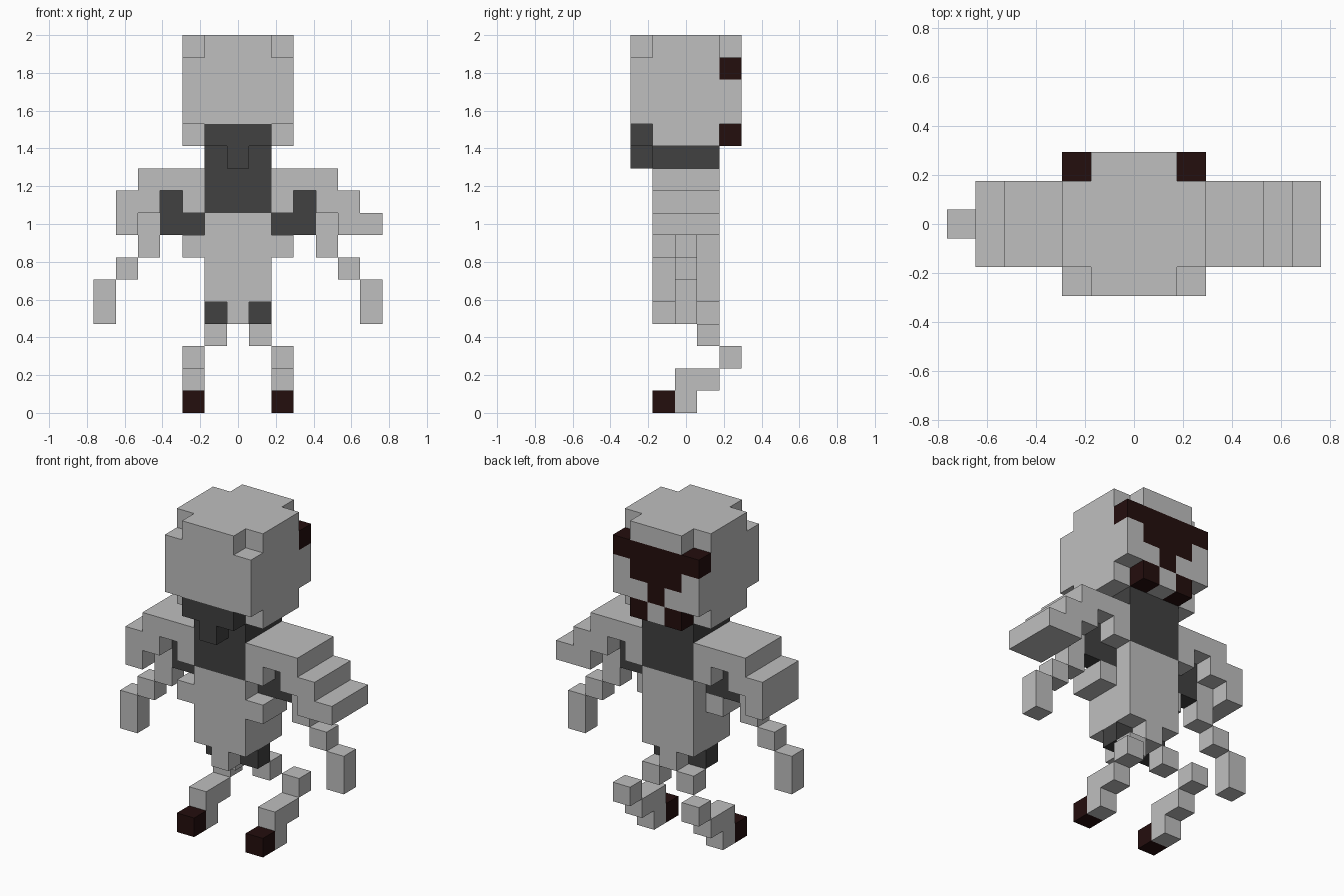
import bpy, bmesh
from mathutils import Vector

cube = bpy.data.objects.get("Cube")
if cube:
    bpy.data.objects.remove(cube, do_unlink=True)

U = 2 / 17  # edge length of one block


def make_material(name, rgb):
    m = bpy.data.materials.new(name)
    m.use_nodes = True
    col = (*rgb, 1)
    m.diffuse_color = col
    m.node_tree.nodes["Principled BSDF"].inputs["Base Color"].default_value = col
    return m


MATS = [make_material("bone_grey", (0.52, 0.52, 0.52)),
        make_material("dark_grey", (0.053, 0.053, 0.053)),
        make_material("dark_maroon", (0.0176, 0.0044, 0.004))]
GREY, DARK, MAROON = range(3)

parts = {}


def fill(part, colour, x, y, z):
    """Fill an inclusive range of blocks; a None colour removes them."""
    span = lambda r: range(r[0], r[1] + 1) if isinstance(r, tuple) else (r,)
    cells = parts.setdefault(part, {})
    for i in span(x):
        for j in span(y):
            for k in span(z):
                if colour is None:
                    cells.pop((i, j, k), None)
                else:
                    cells[i, j, k] = colour


def fill_side(part, colour, s, x, y, z):
    """Same as fill, mirrored in x when s is -1."""
    a, b = x if isinstance(x, tuple) else (x, x)
    fill(part, colour, (min(s * a, s * b), max(s * a, s * b)), y, z)


# Head with notched corners
fill("head", GREY, (-2, 2), (-2, 2), (12, 16))
for i in (-2, 2):
    for j in (-2, 2):
        for k in (12, 16):
            fill("head", None, i, j, k)
# Markings on the +y side: band, nose wedge, two teeth
fill("head", MAROON, (-2, 2), 2, 15)
fill("head", MAROON, (-1, 1), 2, 14)
fill("head", MAROON, 0, 2, 13)
for i in (-1, 1):
    fill("head", MAROON, i, 2, 12)
# Dark flap on the -y side
fill("head", DARK, (-1, 1), -2, 12)
fill("head_flap", DARK, 0, -2, 11)

# Body
fill("neck_and_chest", DARK, (-1, 1), (-1, 1), (9, 11))
fill("torso", GREY, (-1, 1), (-1, 1), (5, 8))
fill("pelvis", GREY, 0, (-1, 1), 4)

for side, s in (("left", 1), ("right", -1)):
    # Shoulder armour in steps
    p = side + "_shoulder"
    fill_side(p, GREY, s, (2, 4), (-1, 1), 10)
    fill_side(p, GREY, s, 2, (-1, 1), 9)
    fill_side(p, GREY, s, (4, 5), (-1, 1), 9)
    fill_side(p, GREY, s, 5, (-1, 1), 8)
    # Dark joint under the shoulder and side rib
    p = side + "_shoulder_joint"
    fill_side(p, DARK, s, (2, 3), 0, 8)
    fill_side(p, DARK, s, 3, 0, 9)
    fill_side(side + "_rib", GREY, s, 2, (-1, 0), 7)
    # Arm
    p = side + "_arm"
    fill_side(p, GREY, s, 4, 0, (7, 8))
    fill_side(p, GREY, s, 5, 0, 6)
    fill_side(p, GREY, s, 6, 0, (4, 5))
    # Leg, hip to foot
    fill_side(side + "_hip", DARK, s, 1, 0, 4)
    p = side + "_leg"
    fill_side(p, GREY, s, 1, 1, 3)
    fill_side(p, GREY, s, 2, 2, 2)
    fill_side(p, GREY, s, 2, (0, 1), 1)
    fill_side(p, GREY, s, 2, 0, 0)
    fill_side(side + "_foot", MAROON, s, 2, -1, 0)
# Extra step on one shoulder only
fill("left_shoulder", GREY, 6, (-1, 1), 8)

# Turn the blocks into meshes, keeping only the exposed faces
occupied = {c for cells in parts.values() for c in cells}
for name, cells in parts.items():
    bm = bmesh.new()
    verts = {}
    for cell, colour in cells.items():
        for axis in range(3):
            for sign in (-1, 1):
                nb = list(cell)
                nb[axis] += sign
                if tuple(nb) in occupied:
                    continue
                b, c = (axis + 1) % 3, (axis + 2) % 3
                ring = []
                for db, dc in ((0, 0), (1, 0), (1, 1), (0, 1))[::sign]:
                    p = list(cell)
                    p[axis] += sign > 0
                    p[b] += db
                    p[c] += dc
                    p = tuple(p)
                    if p not in verts:
                        verts[p] = bm.verts.new(
                            Vector((p[0] - 0.5, p[1] - 0.5, p[2])) * U)
                    ring.append(verts[p])
                bm.faces.new(ring).material_index = colour
    bmesh.ops.dissolve_limit(bm, angle_limit=0.01, verts=bm.verts[:],
                             edges=bm.edges[:], delimit={'MATERIAL'})
    mesh = bpy.data.meshes.new(name)
    for m in MATS:
        mesh.materials.append(m)
    bm.to_mesh(mesh)
    bm.free()
    obj = bpy.data.objects.new(name, mesh)
    bpy.context.collection.objects.link(obj)
